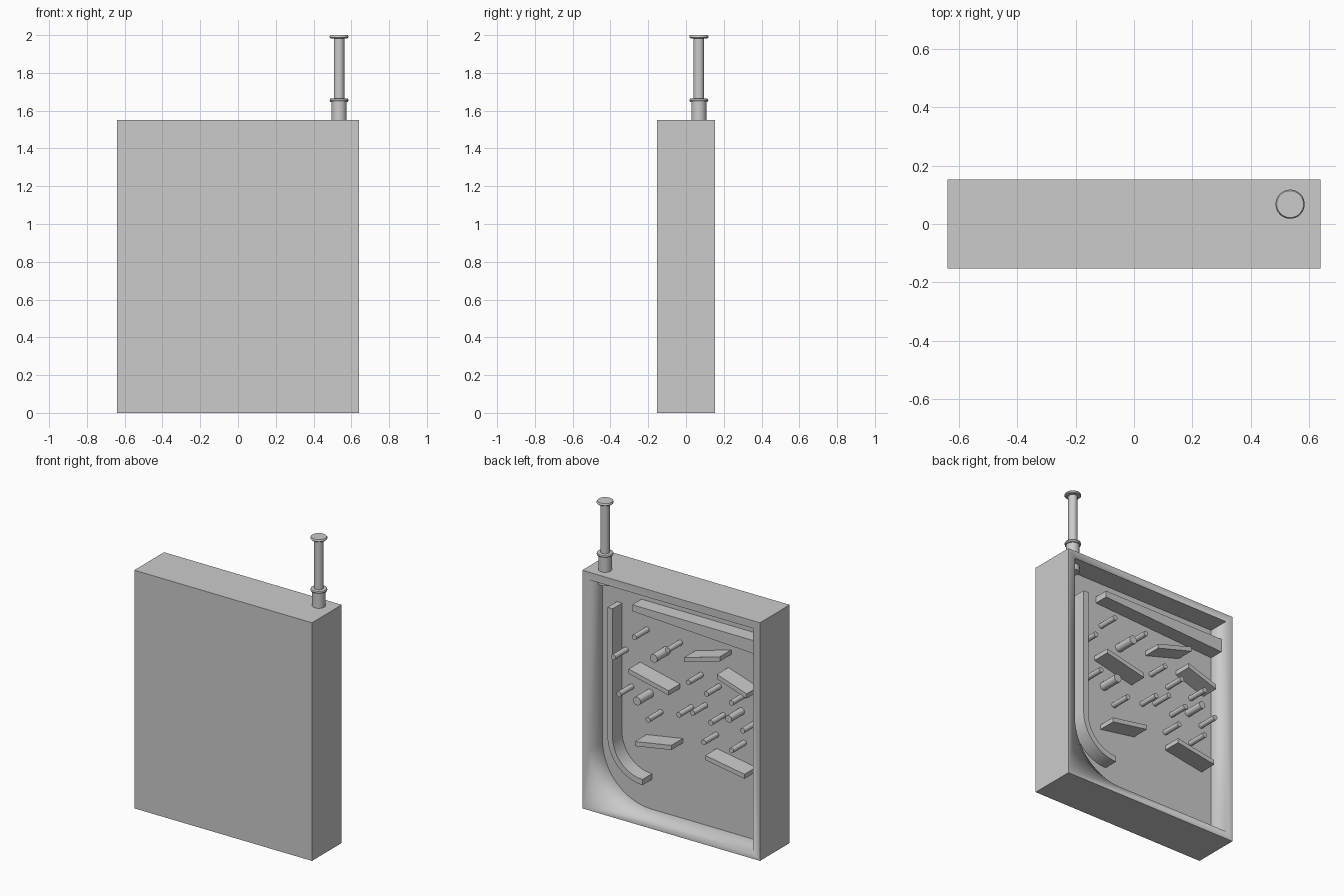
import bpy, bmesh, math
from mathutils import Vector, Matrix

if "Cube" in bpy.data.objects:
    bpy.data.objects.remove(bpy.data.objects["Cube"], do_unlink=True)

grey = bpy.data.materials.new("plain_grey")
grey.use_nodes = True
grey.diffuse_color = (0.6, 0.6, 0.6, 1)
grey.node_tree.nodes["Principled BSDF"].inputs["Base Color"].default_value = (0.6, 0.6, 0.6, 1)

FLOOR, RIM = 0.015, 0.153   # playfield depth and open edge of the cabinet
HALF, TOP, WALL = 0.64, 1.55, 0.05


def finish(name, bm):
    bmesh.ops.recalc_face_normals(bm, faces=bm.faces)
    mesh = bpy.data.meshes.new(name)
    bm.to_mesh(mesh)
    bm.free()
    mesh.materials.append(grey)
    obj = bpy.data.objects.new(name, mesh)
    bpy.context.collection.objects.link(obj)
    bpy.ops.object.select_all(action='DESELECT')
    obj.select_set(True)
    bpy.context.view_layer.objects.active = obj
    bpy.ops.object.shade_smooth_by_angle(angle=math.radians(35))
    return obj


def prism(name, outline, y0, y1):
    """Extrude an (x, z) outline from y0 to y1."""
    bm = bmesh.new()
    face = bm.faces.new([bm.verts.new((x, y0, z)) for x, z in outline])
    new = bmesh.ops.extrude_face_region(bm, geom=[face])["geom"]
    verts = [v for v in new if isinstance(v, bmesh.types.BMVert)]
    bmesh.ops.translate(bm, verts=verts, vec=(0, y1 - y0, 0))
    return finish(name, bm)


def arc(cx, cz, r, steps=20):
    """Quarter arc from the +x side down to the bottom."""
    return [(cx + r * math.cos(t), cz - r * math.sin(t))
            for t in (math.pi / 2 * i / steps for i in range(steps + 1))]


def lathe(name, centre, profile, sides=32):
    """Spin an (r, z) profile round a vertical axis."""
    bm = bmesh.new()
    verts = [bm.verts.new((centre[0] + r, centre[1], z)) for r, z in profile]
    edges = [bm.edges.new(pair) for pair in zip(verts, verts[1:])]
    bmesh.ops.spin(bm, geom=verts + edges, cent=(*centre, 0), axis=(0, 0, 1),
                   angle=math.tau, steps=sides)
    bmesh.ops.remove_doubles(bm, verts=bm.verts, dist=1e-5)
    return finish(name, bm)


def post(name, x, z, r):
    bm = bmesh.new()
    y0, y1 = FLOOR - 0.005, 0.148
    place = Matrix.Translation((x, (y0 + y1) / 2, z)) @ Matrix.Rotation(math.pi / 2, 4, 'X')
    bmesh.ops.create_cone(bm, cap_ends=True, segments=20, radius1=r, radius2=r,
                          depth=y1 - y0, matrix=place)
    return finish(name, bm)


# Cabinet, hollowed from the back with one large rounded corner
cabinet = prism("cabinet", [(-HALF, 0), (HALF, 0), (HALF, TOP), (-HALF, TOP)], -RIM, RIM)
inner = HALF - WALL
cavity = prism("cavity_cutter", [(-inner, TOP - WALL), (inner, TOP - WALL)]
               + arc(0.24, 0.40, 0.35) + [(-inner, WALL)], FLOOR, RIM + 0.1)
cavity.hide_render = True
cut = cabinet.modifiers.new("cavity", 'BOOLEAN')
cut.operation, cut.solver, cut.object = 'DIFFERENCE', 'EXACT', cavity
bpy.context.view_layer.objects.active = cabinet
bpy.ops.object.modifier_apply(modifier=cut.name)
bpy.data.objects.remove(cavity, do_unlink=True)

# Curved lane rail
cx, cz, outer, thick = 0.234, 0.497, 0.253, 0.037
rail_top = 1.334
rail = [(cx + outer, rail_top)] + arc(cx, cz, outer)
rail += arc(cx, cz, outer - thick)[::-1] + [(cx + outer - thick, rail_top)]
prism("lane_rail", rail, FLOOR - 0.005, 0.112)

# Wedge bar under the top wall
prism("top_bar", [(0.31, 1.397), (0.31, 1.355), (-inner, 1.31), (-inner, 1.397)],
      FLOOR - 0.005, 0.11)

# Sloping deflector plates: left x, left z, right x, right z of the upper edge
plates = [(0.32, 0.985, 0.032, 0.92), (-0.077, 1.165, -0.337, 1.24),
          (-0.316, 1.12, -0.53, 1.05), (0.275, 0.525, 0.012, 0.57),
          (-0.232, 0.57, -0.515, 0.523)]
for i, (xa, za, xb, zb) in enumerate(plates):
    prism(f"deflector_{i + 1}", [(xa, za), (xa, za - 0.03), (xb, zb - 0.03), (xb, zb)],
          FLOOR - 0.005, 0.133)

# Pins and thicker bumpers
pins = [(0.27, 1.21), (0.42, 1.04), (0.03, 1.19), (0.38, 0.81), (-0.12, 1.02),
        (-0.25, 0.98), (0.17, 0.7), (-0.05, 0.79), (-0.15, 0.83), (-0.28, 0.8),
        (-0.43, 0.97), (-0.23, 0.66), (-0.43, 0.66), (-0.51, 0.81)]
bumpers = [(0.13, 1.11, 0.027), (0.25, 0.8, 0.027), (-0.41, 0.86, 0.023)]
for i, (x, z) in enumerate(pins):
    post(f"pin_{i + 1}", x, z, 0.017)
for i, (x, z, r) in enumerate(bumpers):
    post(f"bumper_{i + 1}", x, z, r)

# Plunger: sleeve, rounded collar, shaft and knob cap
lathe("plunger", (0.535, 0.068),
      [(0, 1.46), (0.04, 1.46), (0.04, 1.645), (0.047, 1.647), (0.05, 1.655),
       (0.047, 1.663), (0.04, 1.665), (0.028, 1.665), (0.028, 1.982), (0.045, 1.983),
       (0.05, 1.988), (0.05, 1.994), (0.046, 2.0), (0, 2.0)])
